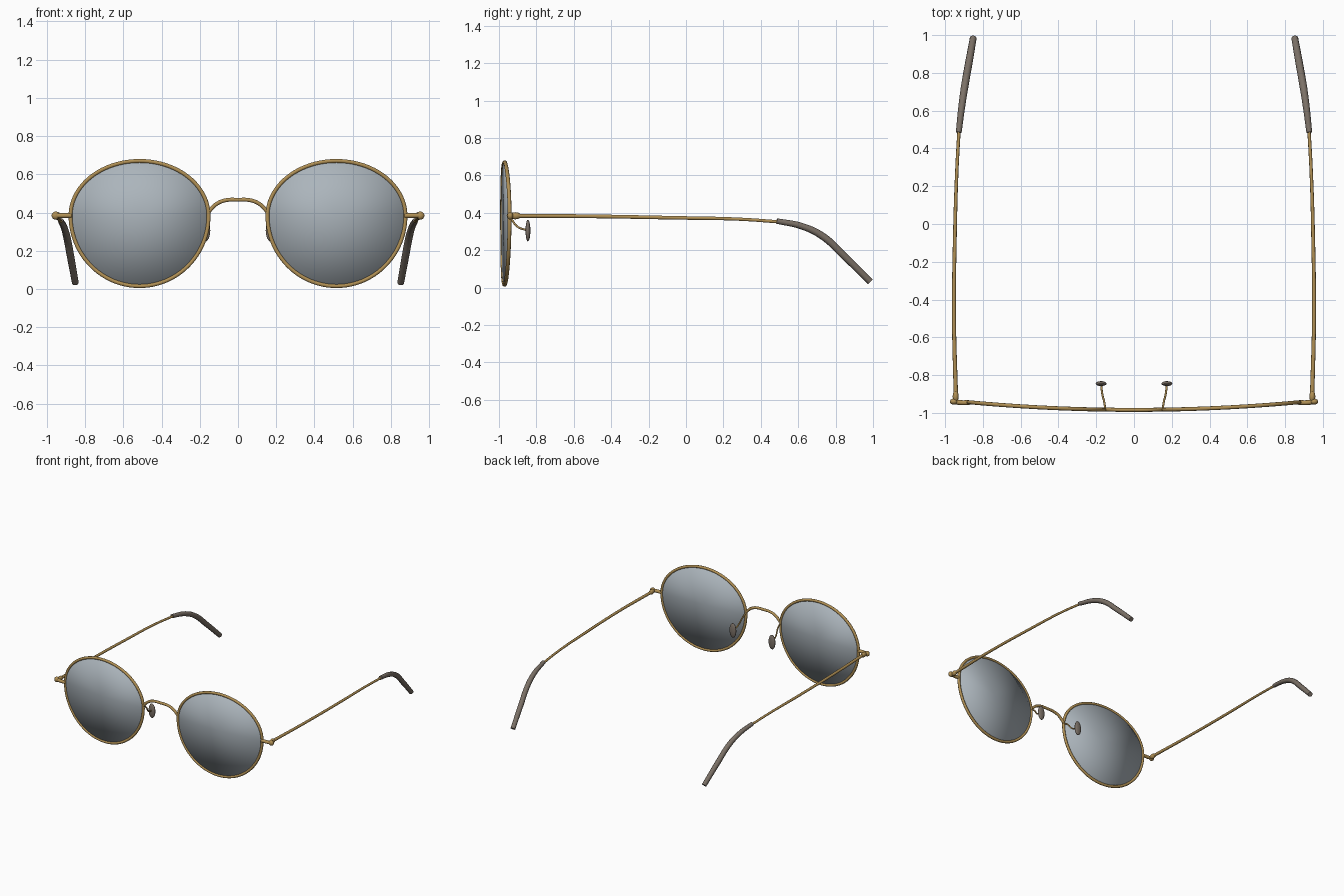
import bpy, bmesh, math
from mathutils import Vector

if "Cube" in bpy.data.objects:
    bpy.data.objects.remove(bpy.data.objects["Cube"])


def material(name, rgb, alpha=1.0):
    m = bpy.data.materials.new(name)
    m.diffuse_color = (*rgb, alpha)
    m.use_nodes = True
    m.node_tree.nodes["Principled BSDF"].inputs["Base Color"].default_value = m.diffuse_color
    return m


GOLD = material("brushed gold", (0.44, 0.28, 0.09))
LENS = material("grey glass", (0.41, 0.46, 0.50), 0.88)
TIP = material("taupe plastic", (0.20, 0.165, 0.135))


def finish(ob, mat, mirror, smooth_all=False):
    ob.data.materials.clear()
    ob.data.materials.append(mat)
    bpy.ops.object.select_all(action='DESELECT')
    ob.select_set(True)
    bpy.context.view_layer.objects.active = ob
    if smooth_all:
        bpy.ops.object.shade_smooth()
    else:
        bpy.ops.object.shade_smooth_by_angle(angle=math.radians(50))
    if mirror:
        mod = ob.modifiers.new("other side", 'MIRROR')
        mod.use_mirror_merge = False
    return ob


def tube(name, pts, radius, mat, mirror=True, cyclic=False, taper=None, steps=8):
    """Round wire through the given points."""
    cu = bpy.data.curves.new(name, 'CURVE')
    cu.dimensions = '3D'
    cu.bevel_depth = radius
    cu.bevel_resolution = 3
    cu.resolution_u = 1 if cyclic else steps
    cu.use_fill_caps = True
    sp = cu.splines.new('BEZIER')
    sp.bezier_points.add(len(pts) - 1)
    for i, (bp, p) in enumerate(zip(sp.bezier_points, pts)):
        bp.co = p
        bp.handle_left_type = bp.handle_right_type = 'AUTO'
        bp.radius = taper[i] if taper else 1
    sp.use_cyclic_u = cyclic
    ob = bpy.data.objects.new(name, cu)
    bpy.context.collection.objects.link(ob)
    bpy.ops.object.select_all(action='DESELECT')
    ob.select_set(True)
    bpy.context.view_layer.objects.active = ob
    bpy.ops.object.convert(target='MESH')
    return finish(bpy.context.object, mat, mirror)


def ball(name, loc, scale, mat, turn=0):
    bpy.ops.mesh.primitive_uv_sphere_add(segments=20, ring_count=12, radius=1, location=loc)
    ob = bpy.context.object
    ob.name = name
    ob.scale = scale
    ob.rotation_euler.z = turn
    bpy.ops.object.transform_apply(location=True, rotation=True, scale=True)
    return finish(ob, mat, True)


def wrap(x):
    """Front-to-back bow of the frame."""
    return -0.984 + 0.041 * (x / 0.88) ** 2


def outline(n, grow=0.0):
    """Lens outline: wide oval, flatter above than below."""
    pts = []
    for i in range(n):
        a = 2 * math.pi * i / n
        c, s = math.cos(a), math.sin(a)
        h = 0.287 if s > 0 else 0.368
        x = 0.515 + (0.361 + grow) * c
        pts.append(Vector((x, wrap(x), 0.383 + (h + grow) * s)))
    return pts


# Rims
tube("rim", outline(96), 0.0105, GOLD, cyclic=True)

# Lenses: thin slabs with softly rounded shading
bm = bmesh.new()
sides = []
for dy in (-0.004, 0.004):
    ring = [bm.verts.new(p + Vector((0, dy, 0))) for p in outline(96, -0.001)]
    hub = bm.verts.new((0.515, wrap(0.515) + dy, 0.375))
    for i in range(96):
        bm.faces.new((hub, ring[i], ring[(i + 1) % 96]))
    sides.append(ring)
for i in range(96):
    j = (i + 1) % 96
    bm.faces.new((sides[0][i], sides[0][j], sides[1][j], sides[1][i]))
bmesh.ops.recalc_face_normals(bm, faces=bm.faces)
me = bpy.data.meshes.new("lens")
bm.to_mesh(me)
bm.free()
lens = bpy.data.objects.new("lens", me)
bpy.context.collection.objects.link(lens)
finish(lens, LENS, True, smooth_all=True)

# Bridge
half = [(0.15, -0.982, 0.408), (0.115, -0.983, 0.443), (0.07, -0.984, 0.463)]
tube("bridge", [(-x, y, z) for x, y, z in half] + [(0, -0.984, 0.467)] + half[::-1],
     0.0105, GOLD, mirror=False)

# Nose pads on bent wires
tube("pad_arm", [(0.152, -0.98, 0.40), (0.158, -0.94, 0.372), (0.168, -0.90, 0.325),
                 (0.174, -0.85, 0.306)], 0.0055, GOLD)
ball("nose_pad", (0.174, -0.845, 0.305), (0.029, 0.013, 0.058), TIP)

# End pieces and hinges
tube("end_piece", [(0.872, -0.945, 0.384), (0.91, -0.946, 0.384), (0.955, -0.941, 0.384)],
     0.013, GOLD)
ball("end_knob", (0.954, -0.94, 0.384), (0.021, 0.016, 0.021), GOLD)
ball("hinge", (0.944, -0.913, 0.384), (0.016, 0.031, 0.019), GOLD)

# Temples and curved ear tips
tube("temple", [(0.943, -0.91, 0.384), (0.953, -0.5, 0.381), (0.948, -0.05, 0.373),
                (0.938, 0.28, 0.366), (0.925, 0.52, 0.350)], 0.0105, GOLD,
     taper=[1.1, 1, 0.95, 0.85, 0.85])
tube("ear_tip", [(0.928, 0.485, 0.356), (0.912, 0.62, 0.328), (0.896, 0.73, 0.275),
                 (0.875, 0.85, 0.165), (0.851, 0.985, 0.032)], 0.018, TIP,
     taper=[0.85, 1, 1.1, 1.1, 1.0])
